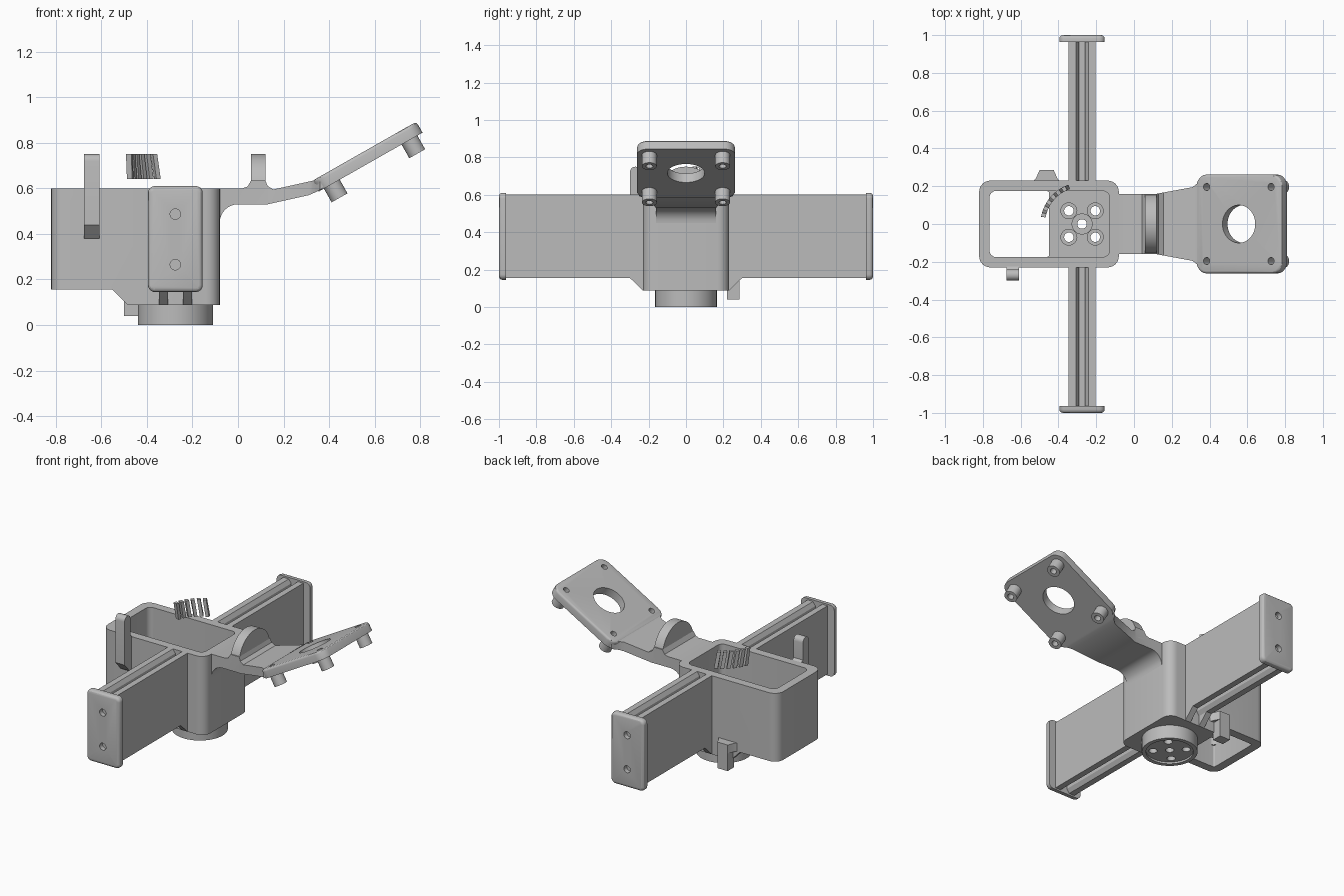
import bpy, bmesh, math
from math import sin, cos, pi, radians
from mathutils import Matrix, Vector

if "Cube" in bpy.data.objects:
    bpy.data.objects.remove(bpy.data.objects["Cube"], do_unlink=True)

grey = bpy.data.materials.new("plain grey")
grey.use_nodes = True
grey.diffuse_color = (0.5, 0.5, 0.5, 1)
grey.node_tree.nodes["Principled BSDF"].inputs["Base Color"].default_value = (0.5, 0.5, 0.5, 1)
parts = []
HUB = -0.275   # x of the rail and turntable axis


def finish(name, bm):
    bmesh.ops.recalc_face_normals(bm, faces=bm.faces)
    me = bpy.data.meshes.new(name)
    bm.to_mesh(me)
    bm.free()
    me.materials.append(grey)
    ob = bpy.data.objects.new(name, me)
    bpy.context.collection.objects.link(ob)
    parts.append(ob)
    return ob


def prism(name, pts, axis, a, b, bevel=0):
    """Extrude a 2D outline along an axis from a to b; optionally round the rim at b."""
    place = {"x": lambda u, v, w: (w, u, v),
             "y": lambda u, v, w: (u, w, v),
             "z": lambda u, v, w: (u, v, w)}[axis]
    bm = bmesh.new()
    lo = [bm.verts.new(place(u, v, a)) for u, v in pts]
    hi = [bm.verts.new(place(u, v, b)) for u, v in pts]
    bm.faces.new(lo)
    rim = bm.faces.new(hi)
    for i in range(len(pts)):
        j = (i + 1) % len(pts)
        bm.faces.new((lo[i], lo[j], hi[j], hi[i]))
    bmesh.ops.recalc_face_normals(bm, faces=bm.faces)
    if bevel:
        bmesh.ops.bevel(bm, geom=list(rim.edges), offset=bevel, segments=3,
                        profile=0.5, affect="EDGES")
    return finish(name, bm)


def arc(cx, cy, r, start, end, n):
    return [(cx + r * cos(radians(start + (end - start) * i / n)),
             cy + r * sin(radians(start + (end - start) * i / n))) for i in range(n + 1)]


def rounded(x0, x1, y0, y1, r):
    return (arc(x1 - r, y1 - r, r, 0, 90, 6) + arc(x0 + r, y1 - r, r, 90, 180, 6)
            + arc(x0 + r, y0 + r, r, 180, 270, 6) + arc(x1 - r, y0 + r, r, 270, 360, 6))


def disc(name, cx, cy, r, axis, a, b, n=32):
    return prism(name, arc(cx, cy, r, 0, 360, n)[:-1], axis, a, b)


def boolean(ob, tools, mode="DIFFERENCE"):
    for tool in tools:
        mod = ob.modifiers.new("cut", "BOOLEAN")
        mod.operation, mod.object, mod.solver = mode, tool, "EXACT"
        bpy.context.view_layer.objects.active = ob
        bpy.ops.object.modifier_apply(modifier=mod.name)
        parts.remove(tool)
        bpy.data.objects.remove(tool, do_unlink=True)


# Housing: rounded open box with a floor on one half only
housing = prism("housing", rounded(-0.82, -0.08, -0.23, 0.23, 0.06), "z", 0.088, 0.6)
holes = [(HUB, 0)] + [(HUB + sx * 0.07, sy * 0.07) for sx in (-1, 1) for sy in (-1, 1)]
cuts = [prism("cavity", rounded(-0.765, -0.13, -0.175, 0.175, 0.035), "z", 0.135, 0.7),
        prism("opening", rounded(-0.764, -0.45, -0.174, 0.174, 0.01), "z", 0, 0.3),
        prism("wedge", [(-0.9, 0.021), (-0.9, 0.155), (-0.55, 0.155), (-0.42, 0.021)],
              "y", -0.5, 0.5)]
for i, (x, y) in enumerate(holes):
    cuts.append(disc("bore", x, y, 0.025, "z", -0.1, 0.3, 20))
    cuts.append(disc("counterbore", x, y, 0.042 if i else 0.053, "z", 0.11, 0.3, 24))
boolean(housing, cuts)

# Round base with a shallow recess and screw holes
base = disc("round_base", HUB, 0, 0.165, "z", 0, 0.09, 64)
boolean(base, [disc("recess", HUB, 0, 0.14, "z", -0.1, 0.012, 64)]
        + [disc("bore", x, y, 0.025, "z", -0.1, 0.3, 20) for x, y in holes])

# Grooved rails, gussets and end plates on both sides
half = [(0.072, 0.155), (0.072, 0.6), (0.033, 0.6), (0.016, 0.575), (0.016, 0.55)]
low = [(0.016, 0.205), (0.016, 0.18), (0.033, 0.155)]
outline = ([(HUB + x, z) for x, z in half] + [(HUB - x, z) for x, z in reversed(half)]
           + [(HUB - x, z) for x, z in reversed(low)] + [(HUB + x, z) for x, z in low])
for s, side in ((-1, "front"), (1, "back")):
    prism(side + "_rail", outline, "y", s * 0.22, s * 0.97)
    for t in (-1, 1):
        prism(side + "_gusset", [(s * 0.22, 0.16), (s * 0.305, 0.16), (s * 0.3, 0.155),
                                 (s * 0.23, 0.088), (s * 0.22, 0.088)],
              "x", HUB + t * 0.033, HUB + t * 0.072)
    plate = prism(side + "_end_plate", rounded(HUB - 0.12, HUB + 0.12, 0.145, 0.61, 0.03),
                  "y", s * 0.963, s, 0.018)
    boolean(plate, [disc("bore", HUB, z, 0.023, "y", s * 0.9, s * 1.1, 24)
                    for z in (0.265, 0.487)])

# Neck reaching out from the housing, trimmed to its tapering plan
neck = prism("neck", [(-0.1, 0.6), (0.02, 0.6), (0.042, 0.608), (0.058, 0.635), (0.12, 0.635),
                      (0.13, 0.61), (0.155, 0.595), (0.33, 0.634), (0.37, 0.654), (0.385, 0.608),
                      (0.345, 0.585), (0.31, 0.57), (0.13, 0.53)]
             + arc(0, 0.45, 0.08, 90, 180, 8) + [(-0.1, 0.45)], "y", -0.3, 0.3)
plan = [(-0.2, 0.16), (0.12, 0.16), (0.31, 0.195), (0.335, 0.215), (0.36, 0.252), (0.5, 0.252)]
boolean(neck, [prism("neck_plan", plan + [(x, -y) for x, y in reversed(plan)], "z", 0, 1)],
        "INTERSECT")
prism("round_tab", arc(0, 0.59, 0.16, 0, 180, 32) + [(-0.16, 0.57), (0.16, 0.57)],
      "x", 0.058, 0.12)

# Tilted motor plate with four hollow standoffs
tilt = Matrix.Translation((0.555, 0, 0.763)) @ Matrix.Rotation(radians(-29.6), 4, "Y")
screws = [(sx * 0.196, sy * 0.196) for sx in (-1, 1) for sy in (-1, 1)]
motor_plate = prism("motor_plate", rounded(-0.262, 0.262, -0.262, 0.262, 0.06),
                    "z", -0.055, 0, 0.014)
boolean(motor_plate, [disc("bore", 0, 0, 0.1, "z", -0.2, 0.1, 48)]
        + [disc("bore", x, y, 0.019, "z", -0.2, 0.1, 20) for x, y in screws])
motor_plate.data.transform(tilt)
for x, y in screws:
    standoff = disc("standoff", x, y, 0.04, "z", -0.124, -0.054, 28)
    boolean(standoff, [disc("bore", x, y, 0.019, "z", -0.2, 0.1, 20)])
    standoff.data.transform(tilt)

# Upright finger on the front wall
prism("front_finger", [(-0.225, 0.38), (-0.245, 0.38), (-0.3, 0.44)]
      + arc(-0.27, 0.72, 0.03, 180, 0, 10) + [(-0.24, 0.61), (-0.225, 0.6)],
      "x", -0.675, -0.608)

# Flared stop on the back wall
prism("back_stop", [(-0.5, 0.22), (-0.5, 0.285), (-0.425, 0.285), (-0.425, 0.22)],
      "z", 0.04, 0.2)
prism("back_stop_flare", [(-0.535, 0.225), (-0.52, 0.24), (-0.5, 0.285), (-0.425, 0.285),
                          (-0.405, 0.24), (-0.39, 0.225)], "z", 0.155, 0.21)

# Curved row of plain leaning fins above the housing
for i in range(6):
    bm = bmesh.new()
    bmesh.ops.create_cube(bm, size=1)
    for v in bm.verts:
        angle = radians(167 - 10 * i + 6 * v.co.x - 5 * (0.5 - v.co.z))
        r = 0.208 + 0.024 * v.co.y
        v.co = Vector((HUB + r * cos(angle), r * sin(angle), 0.695 + 0.11 * v.co.z))
    finish("fin", bm)

# Smooth the curved surfaces and keep crisp edges
bpy.ops.object.select_all(action="DESELECT")
for ob in parts:
    ob.select_set(True)
bpy.context.view_layer.objects.active = housing
bpy.ops.object.shade_smooth_by_angle(angle=radians(30))
